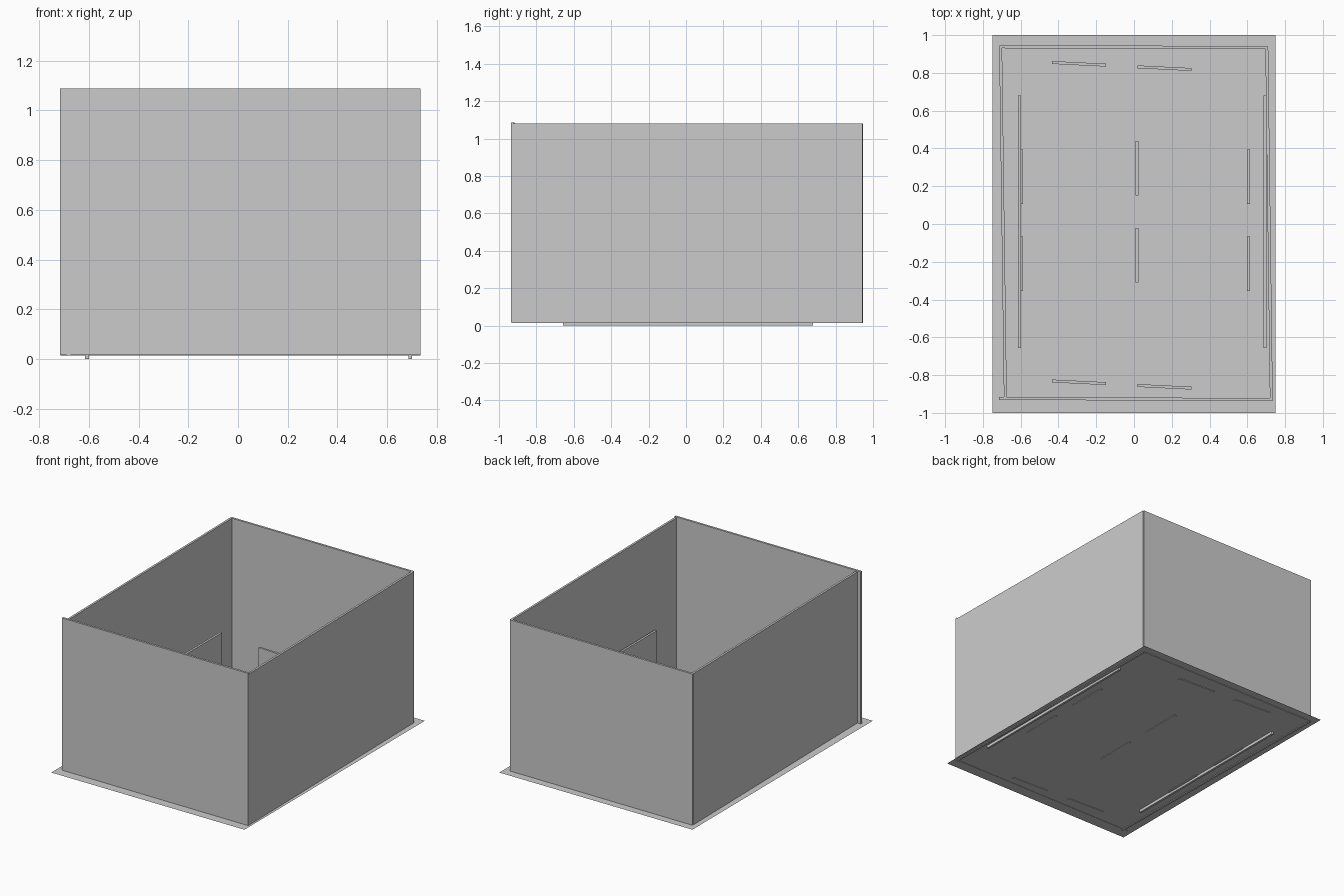
import bpy, bmesh, math

if "Cube" in bpy.data.objects:
    bpy.data.objects.remove(bpy.data.objects["Cube"])

T = 0.015  # board thickness


def board(name, p, q, z0, z1, thick=T):
    """Upright board whose centre line runs from p to q in plan."""
    dx, dy = q[0] - p[0], q[1] - p[1]
    length = math.hypot(dx, dy)
    bm = bmesh.new()
    bmesh.ops.create_cube(bm, size=1)
    bmesh.ops.scale(bm, vec=(length, thick, z1 - z0), verts=bm.verts)
    mesh = bpy.data.meshes.new(name)
    bm.to_mesh(mesh)
    bm.free()
    ob = bpy.data.objects.new(name, mesh)
    ob.location = ((p[0] + q[0]) / 2, (p[1] + q[1]) / 2, (z0 + z1) / 2)
    ob.rotation_euler.z = math.atan2(dy, dx)
    bpy.context.collection.objects.link(ob)
    return ob


def sheet(name, loc, size, rot=(0, 0, 0)):
    """Single-sided flat rectangle."""
    bpy.ops.mesh.primitive_plane_add(size=1, location=loc, rotation=rot)
    ob = bpy.context.object
    ob.name = name
    ob.scale = (size[0], size[1], 1)
    return ob


# Floor
sheet("floor", (0, 0, 0.019), (1.5, 2.0))

# Outer walls, slightly out of square
board("front_wall", (-0.715, -0.924), (0.734, -0.929), 0.017, 1.087)
board("back_wall", (-0.711, 0.938), (0.706, 0.935), 0.015, 1.08)
board("left_wall", (-0.706, 0.936), (-0.681, -0.93), 0.014, 1.08)
board("right_wall", (0.703, 0.936), (0.727, -0.93), 0.014, 1.08)

# Long low panels that reach through the floor
board("left_long_panel", (-0.607, -0.657), (-0.607, 0.68), 0.0, 0.40)
board("right_long_panel", (0.693, -0.657), (0.693, 0.68), 0.0, 0.40)

# Small standing panels in lengthwise rows
for row, x in (("left", -0.595), ("middle", 0.016), ("right", 0.607)):
    for end, yc in (("front", -0.21), ("back", 0.25)):
        y = yc + (0.045 if row == "middle" else 0)
        board(f"{row}_small_panel_{end}", (x, y - 0.144), (x, y + 0.144), 0.015, 0.275)

# Small standing panels across both ends
for end, ya, yb in (("back", 0.855, 0.832), ("front", -0.831, -0.855)):
    for side, x, y in (("left", -0.434, ya), ("right", 0.019, yb)):
        board(f"{end}_small_panel_{side}", (x, y), (x + 0.286, y - 0.014), 0.015, 0.275)

# Small coloured cards mounted on panels
red = bpy.data.materials.new("card_red")
red.diffuse_color = (0.6, 0.1, 0.08, 1)
red.use_nodes = True
red.node_tree.nodes["Principled BSDF"].inputs["Base Color"].default_value = red.diffuse_color
for i, y in enumerate((0.286, -0.188)):
    card = sheet(f"red_card_{i + 1}", (0.031, y, 0.15), (0.1, 0.1), (0, math.pi / 2, 0))
    card.data.materials.append(red)
dark = bpy.data.materials.new("card_dark")
dark.diffuse_color = (0.05, 0.05, 0.05, 1)
dark.use_nodes = True
dark.node_tree.nodes["Principled BSDF"].inputs["Base Color"].default_value = dark.diffuse_color
card = sheet("dark_card", (0.167, 0.8155, 0.15), (0.1, 0.1), (math.pi / 2, 0, -0.049))
card.data.materials.append(dark)
